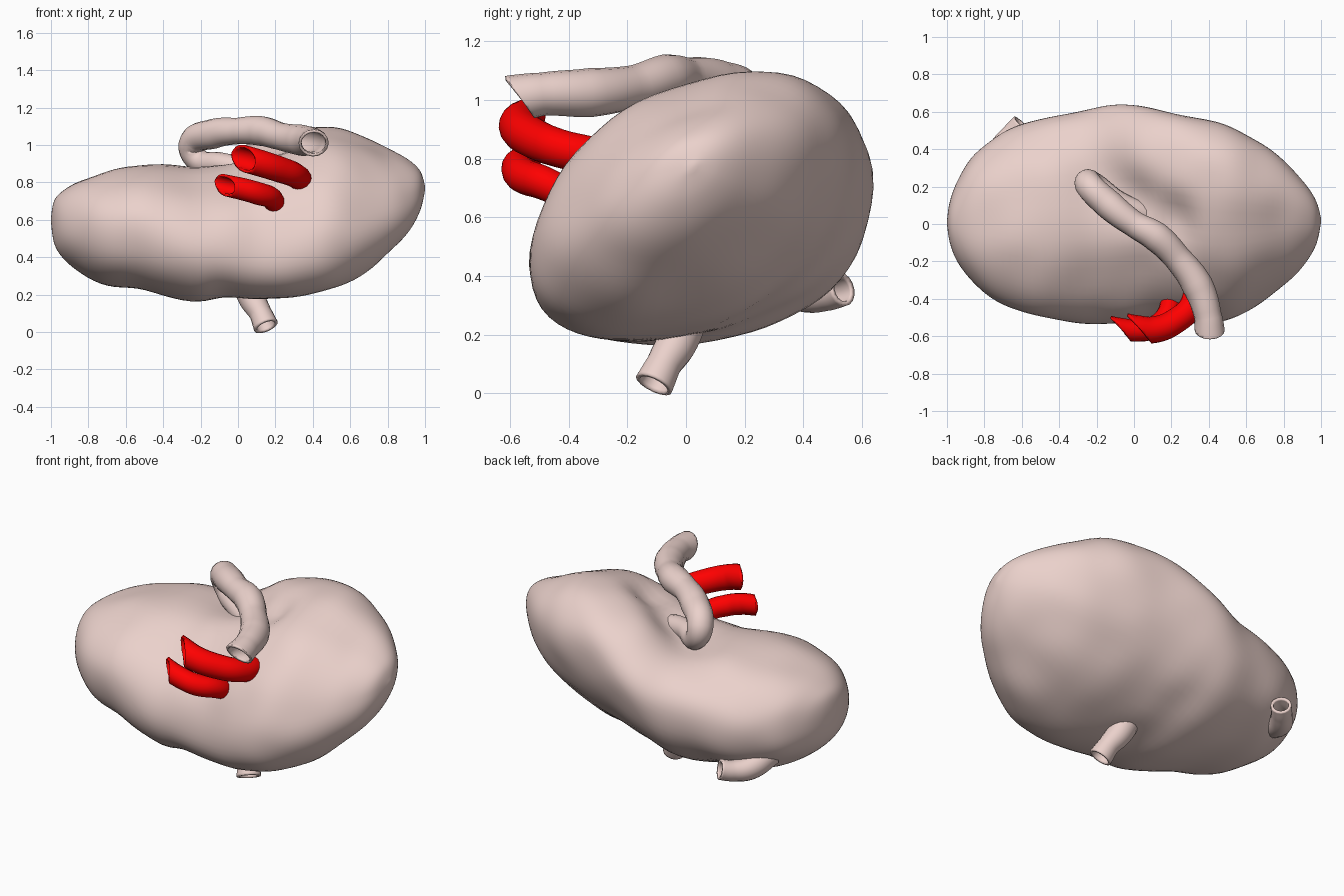
import bpy, bmesh, math
from mathutils import Vector, noise

if "Cube" in bpy.data.objects:
    bpy.data.objects.remove(bpy.data.objects["Cube"])

# Body stations along x: (x, y min, y max, z min, z max)
ROWS = [
    (-1.0, 0.0, 0.02, 0.59, 0.61), (-0.985, -0.10, 0.12, 0.48, 0.70),
    (-0.94, -0.21, 0.24, 0.40, 0.755), (-0.85, -0.32, 0.38, 0.325, 0.81),
    (-0.70, -0.43, 0.49, 0.25, 0.86), (-0.50, -0.50, 0.56, 0.22, 0.90),
    (-0.25, -0.53, 0.615, 0.16, 0.90), (-0.08, -0.53, 0.64, 0.19, 0.945),
    (0.10, -0.52, 0.62, 0.175, 1.03), (0.30, -0.53, 0.575, 0.18, 1.085),
    (0.48, -0.52, 0.53, 0.225, 1.095), (0.65, -0.44, 0.45, 0.30, 1.05),
    (0.80, -0.33, 0.34, 0.42, 0.985), (0.91, -0.22, 0.22, 0.53, 0.92),
    (0.975, -0.11, 0.12, 0.65, 0.86), (1.0, 0.01, 0.03, 0.76, 0.78)]
SEG, STEPS = 64, 5

# Dents: (centre, radius, depth)
DENTS = [((-0.20, 0.26, 0.90), 0.14, 0.05), ((0.0, 0.12, 0.95), 0.14, 0.08),
         ((0.22, 0.02, 1.0), 0.12, 0.08), ((0.0, -0.26, 0.85), 0.14, 0.03),
         ((-0.34, 0.40, 0.84), 0.13, 0.025)]


def catmull(a, b, c, d, t):
    return [0.5 * (2 * q + (r - p) * t + (2 * p - 5 * q + 4 * r - s) * t * t
                   + (3 * q - p - 3 * r + s) * t ** 3)
            for p, q, r, s in zip(a, b, c, d)]


def stations():
    out = []
    for i in range(len(ROWS) - 1):
        a, d = ROWS[max(i - 1, 0)], ROWS[min(i + 2, len(ROWS) - 1)]
        out += [catmull(a, ROWS[i], ROWS[i + 1], d, k / STEPS) for k in range(STEPS)]
    return out + [ROWS[-1]]


def spow(v, p=0.93):
    return math.copysign(abs(v) ** p, v)


# Sections twist along the body: left lobe level, right lobe raised at the back
def tilt(x):
    s = min(1, max(0, (x + 0.75) / 1.0))
    return 0.0 + 0.43 * s * s * (3 - 2 * s)


def build_body(mat):
    bm = bmesh.new()
    rings = []
    for x, y0, y1, z0, z1 in stations():
        x = max(-1, min(1, x))
        ring = []
        for k in range(SEG):
            t = 2 * math.pi * k / SEG
            ring.append(bm.verts.new((
                x, (y0 + y1) / 2 + (y1 - y0) / 2 * spow(math.cos(t)),
                (z0 + z1) / 2 + (z1 - z0) / 2 * spow(math.sin(t + tilt(x))))))
        rings.append(ring)
    for a, b in zip(rings, rings[1:]):
        for k in range(SEG):
            n = (k + 1) % SEG
            bm.faces.new((a[k], a[n], b[n], b[k]))
    bm.faces.new(rings[0])
    bm.faces.new(rings[-1])
    bmesh.ops.recalc_face_normals(bm, faces=bm.faces)
    bm.normal_update()
    # gentle lumps plus the dents of the hollow
    moves = []
    for v in bm.verts:
        fade = min(1, (1 - abs(v.co.x)) * 5)
        m = v.normal * noise.noise(v.co * 4.5 + Vector((3, 1, 7))) * 0.016 * fade
        for c, r, depth in DENTS:
            m -= v.normal * depth * math.exp(-((v.co - Vector(c)).length / r) ** 2)
        moves.append(m)
    for v, m in zip(bm.verts, moves):
        v.co += m
    for _ in range(3):
        bmesh.ops.smooth_vert(bm, verts=[v for r in rings[3:-3] for v in r], factor=0.4,
                              use_axis_x=True, use_axis_y=True, use_axis_z=True)
    me = bpy.data.meshes.new("organ_body")
    bm.to_mesh(me)
    bm.free()
    ob = bpy.data.objects.new("organ_body", me)
    bpy.context.collection.objects.link(ob)
    me.materials.append(mat)
    for p in me.polygons:
        p.use_smooth = True


# Hollow tube through points (x, y, z, radius); cut = (point, normal) slants the open end
def tube(name, pts, mat, cut=None, wall=0.015):
    cu = bpy.data.curves.new(name, 'CURVE')
    cu.dimensions = '3D'
    cu.bevel_depth = 1
    cu.bevel_resolution = 6
    cu.resolution_u = 8
    sp = cu.splines.new('BEZIER')
    sp.bezier_points.add(len(pts) - 1)
    for bp, (x, y, z, r) in zip(sp.bezier_points, pts):
        bp.co = (x, y, z)
        bp.radius = r
        bp.handle_left_type = bp.handle_right_type = 'AUTO'
    ob = bpy.data.objects.new(name, cu)
    bpy.context.collection.objects.link(ob)
    bpy.ops.object.select_all(action='DESELECT')
    ob.select_set(True)
    bpy.context.view_layer.objects.active = ob
    bpy.ops.object.convert(target='MESH')
    ob = bpy.context.view_layer.objects.active
    ob.name = name
    bm = bmesh.new()
    bm.from_mesh(ob.data)
    if cut:
        bmesh.ops.bisect_plane(bm, geom=bm.verts[:] + bm.edges[:] + bm.faces[:],
                               plane_co=cut[0], plane_no=cut[1], clear_outer=True)
    bmesh.ops.recalc_face_normals(bm, faces=bm.faces)
    bm.to_mesh(ob.data)
    bm.free()
    ob.data.materials.clear()
    ob.data.materials.append(mat)
    mod = ob.modifiers.new("wall", 'SOLIDIFY')
    mod.thickness = wall
    mod.offset = 0
    bpy.ops.object.shade_smooth_by_angle(angle=math.radians(50))


def material(name, colour):
    m = bpy.data.materials.new(name)
    m.diffuse_color = colour
    m.use_nodes = True
    m.node_tree.nodes["Principled BSDF"].inputs["Base Color"].default_value = m.diffuse_color
    return m


red = material("artery_red", (1, 0.0, 0.0, 1))
flesh = material("flesh", (0.83, 0.64, 0.60, 1))

build_body(flesh)

# Large vein looping out of the hollow over the top
tube("vein", [(0.41, -0.68, 0.985, 0.078), (0.405, -0.58, 1.005, 0.074),
              (0.395, -0.49, 1.02, 0.066), (0.34, -0.33, 1.025, 0.076),
              (0.23, -0.18, 1.045, 0.066), (0.12, -0.07, 1.075, 0.073),
              (0.0, 0.0, 1.075, 0.063), (-0.13, 0.10, 1.06, 0.072),
              (-0.245, 0.215, 1.0, 0.066), (-0.22, 0.215, 0.925, 0.056),
              (-0.09, 0.12, 0.90, 0.052), (0.06, 0.05, 0.86, 0.055),
              (0.2, 0.0, 0.78, 0.055)], flesh,
     cut=((0.4, -0.56, 1.0), (0, -0.8, -0.6)))

# Two arteries entering at the front
tube("upper_artery", [(-0.12, -0.53, 0.96, 0.062), (0.02, -0.56, 0.93, 0.064),
                      (0.11, -0.565, 0.905, 0.064), (0.22, -0.52, 0.87, 0.062),
                      (0.31, -0.43, 0.835, 0.058), (0.32, -0.29, 0.80, 0.055),
                      (0.24, -0.2, 0.74, 0.05)], red,
     cut=((0.03, -0.56, 0.93), (-0.75, -0.66, 0)))
tube("lower_artery", [(-0.2, -0.53, 0.82, 0.048), (-0.07, -0.56, 0.785, 0.05),
                      (0.02, -0.57, 0.765, 0.052), (0.11, -0.55, 0.74, 0.053),
                      (0.18, -0.48, 0.715, 0.05), (0.19, -0.39, 0.67, 0.045),
                      (0.15, -0.3, 0.62, 0.04)], red,
     cut=((-0.07, -0.56, 0.79), (-0.75, -0.66, 0)))

# Outlet tubes underneath and at the back
tube("bottom_outlet", [(0.15, -0.11, 0.03, 0.060), (0.12, -0.075, 0.10, 0.053),
                       (0.075, -0.03, 0.18, 0.065), (0.05, -0.01, 0.27, 0.08)], flesh)
tube("back_outlet", [(-0.60, 0.535, 0.355, 0.05), (-0.65, 0.48, 0.34, 0.051),
                     (-0.71, 0.40, 0.345, 0.06), (-0.75, 0.28, 0.40, 0.07)], flesh)
